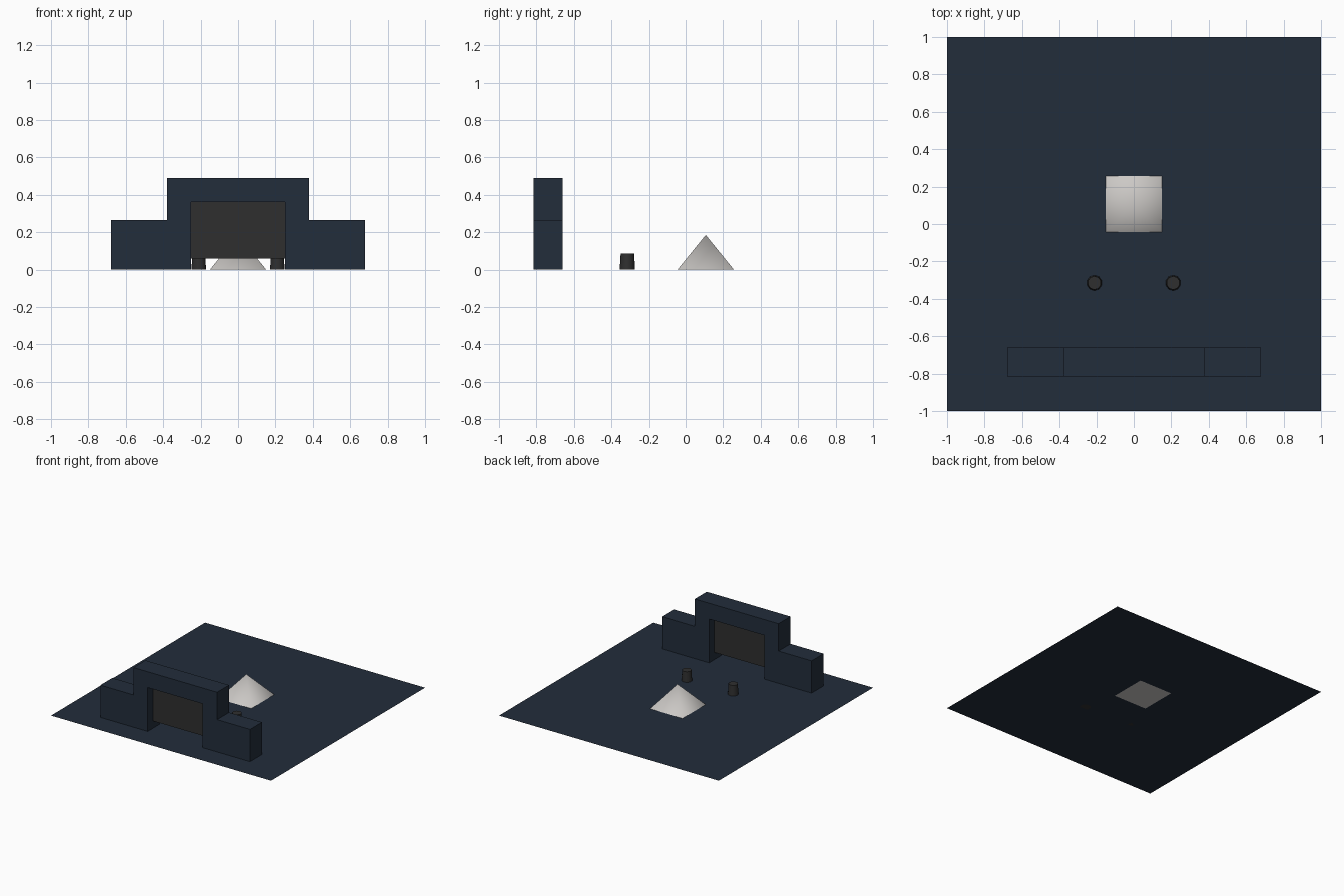
import bpy, bmesh, math

if "Cube" in bpy.data.objects:
    bpy.data.objects.remove(bpy.data.objects["Cube"])


def material(name, rgb):
    m = bpy.data.materials.new(name)
    m.diffuse_color = (*rgb, 1)
    m.use_nodes = True
    m.node_tree.nodes["Principled BSDF"].inputs["Base Color"].default_value = m.diffuse_color
    return m


navy = material("dark navy", (0.016, 0.026, 0.044))
black = material("soft black", (0.028, 0.028, 0.028))
pale = material("pale stone", (0.60, 0.58, 0.56))


def finish(name, bm, mat):
    bmesh.ops.recalc_face_normals(bm, faces=bm.faces)
    me = bpy.data.meshes.new(name)
    bm.to_mesh(me)
    bm.free()
    me.materials.append(mat)
    ob = bpy.data.objects.new(name, me)
    bpy.context.collection.objects.link(ob)
    return ob


def extrude_profile(name, pts, y0, y1, mat):
    bm = bmesh.new()
    face = bm.faces.new([bm.verts.new((x, y0, z)) for x, z in pts])
    new = bmesh.ops.extrude_face_region(bm, geom=[face])["geom"]
    verts = [v for v in new if isinstance(v, bmesh.types.BMVert)]
    bmesh.ops.translate(bm, verts=verts, vec=(0, y1 - y0, 0))
    return finish(name, bm, mat)


def cone(name, loc, sides, r1, r2, h, mat, turn):
    bm = bmesh.new()
    bmesh.ops.create_cone(bm, cap_ends=True, segments=sides,
                          radius1=r1, radius2=r2, depth=h)
    bmesh.ops.remove_doubles(bm, verts=bm.verts, dist=1e-5)
    ob = finish(name, bm, mat)
    # Keep the caps flat and round off the shading of the sides
    for p in ob.data.polygons:
        p.use_smooth = abs(p.normal.z) < 0.95
    for e in ob.data.edges:
        a, b = (ob.data.vertices[i].co.z for i in e.vertices)
        e.use_edge_sharp = abs(a - b) < 1e-4
    ob.location = (loc[0], loc[1], h / 2)
    ob.rotation_euler.z = turn
    return ob


# Flat floor sheet
bm = bmesh.new()
bmesh.ops.create_grid(bm, x_segments=1, y_segments=1, size=1)
floor = finish("floor", bm, navy)

# Stepped gate wall with an open doorway
half = [(0.25, 0.36), (0.25, 0), (0.68, 0), (0.68, 0.265),
        (0.38, 0.265), (0.38, 0.49)]
profile = half + [(-x, z) for x, z in reversed(half)]
extrude_profile("gate_wall", profile, -0.815, -0.66, navy)

# Raised door panel in the middle of the doorway
door = [(-0.25, 0.06), (0.25, 0.06), (0.25, 0.36), (-0.25, 0.36)]
extrude_profile("door_panel", door, -0.748, -0.727, black)

# Pair of short tapered posts
for side, x in (("left", -0.21), ("right", 0.21)):
    cone(side + "_post", (x, -0.315), 10, 0.041, 0.036, 0.085, black, 0)

# Pyramid
cone("pyramid", (0, 0.107), 4, 0.15 * math.sqrt(2), 0, 0.185, pale, math.pi / 4)
